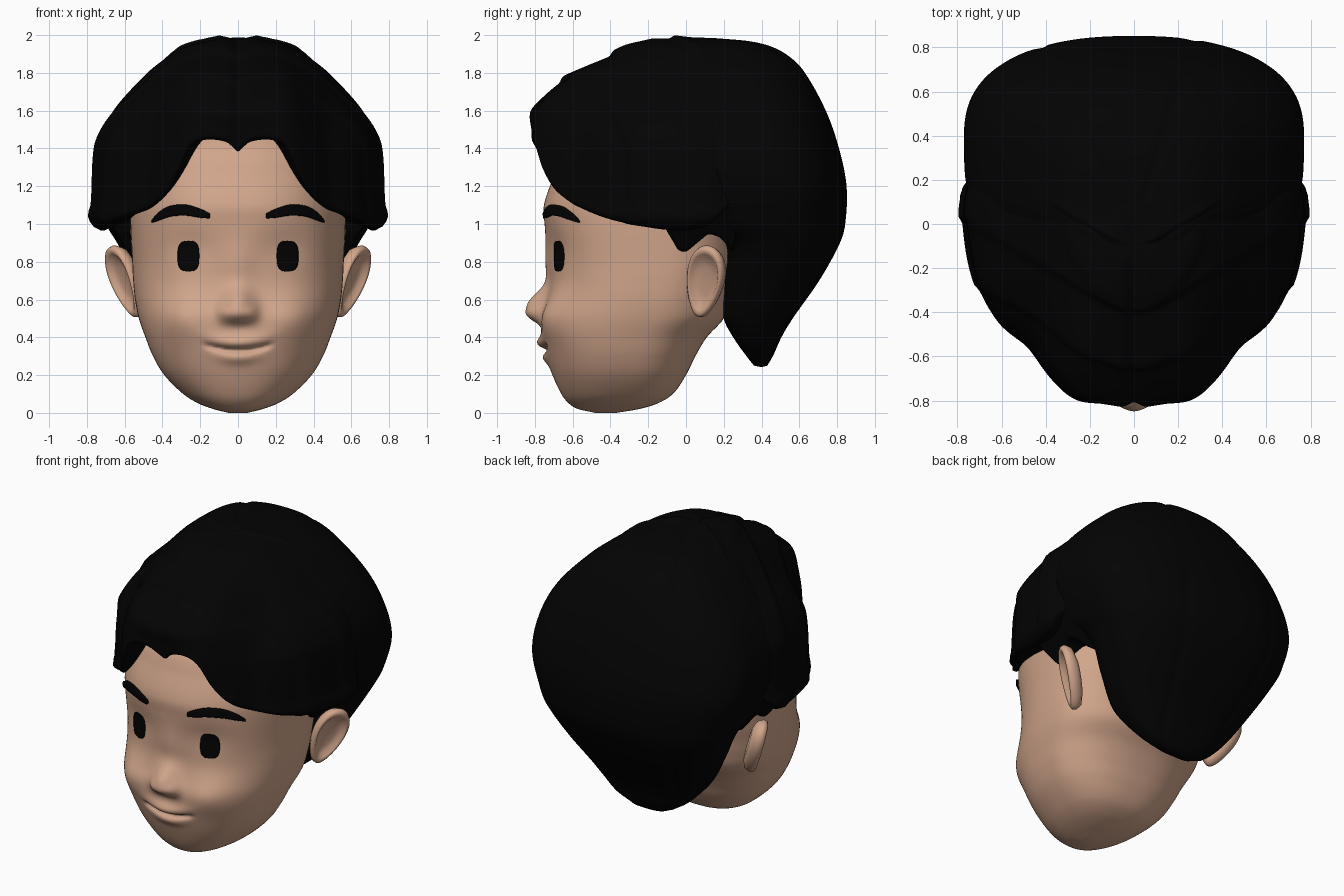
import bpy, bmesh, math
from math import sin, cos, pi, exp
from mathutils import Vector

cube = bpy.data.objects.get("Cube")
if cube:
    bpy.data.objects.remove(cube)


def material(name, rgb):
    m = bpy.data.materials.new(name)
    m.use_nodes = True
    m.diffuse_color = (*rgb, 1)
    bsdf = m.node_tree.nodes["Principled BSDF"]
    bsdf.inputs["Base Color"].default_value = (*rgb, 1)
    bsdf.inputs["Roughness"].default_value = 0.7
    return m


SKIN = material("warm skin", (0.64, 0.38, 0.26))
BLACK = material("soft black", (0.001, 0.001, 0.001))


def g(t):
    return exp(-t * t)


def sample(table, z):
    """Smooth interpolation of table rows (key, values...)."""
    z = min(max(z, table[0][0]), table[-1][0])
    i = 0
    while i < len(table) - 2 and z > table[i + 1][0]:
        i += 1
    a, b = table[i], table[i + 1]
    p, q = table[max(i - 1, 0)], table[min(i + 2, len(table) - 1)]
    h = b[0] - a[0]
    t = (z - a[0]) / h
    out = []
    for k in range(1, len(a)):
        ma = (b[k] - p[k]) / (b[0] - p[0]) * h
        mb = (q[k] - a[k]) / (q[0] - a[0]) * h
        out.append((2*t**3 - 3*t*t + 1) * a[k] + (t**3 - 2*t*t + t) * ma
                   + (3*t*t - 2*t**3) * b[k] + (t**3 - t*t) * mb)
    return out


def make(name, bm, mat, smooth=True):
    bmesh.ops.recalc_face_normals(bm, faces=bm.faces)
    me = bpy.data.meshes.new(name)
    bm.to_mesh(me)
    bm.free()
    me.materials.append(mat)
    for p in me.polygons:
        p.use_smooth = smooth
    ob = bpy.data.objects.new(name, me)
    bpy.context.collection.objects.link(ob)
    return ob


def loft(name, rows, mat, closed=True, caps=(None, None)):
    """Skin rows of points; caps are optional end points."""
    bm = bmesh.new()
    vs = [[bm.verts.new(p) for p in r] for r in rows]
    n = len(rows[0])
    span = range(n if closed else n - 1)
    for a, b in zip(vs, vs[1:]):
        for j in span:
            bm.faces.new((a[j], a[(j + 1) % n], b[(j + 1) % n], b[j]))
    for cap, r in zip(caps, (vs[0], vs[-1])):
        if cap:
            c = bm.verts.new(cap)
            for j in span:
                bm.faces.new((c, r[j], r[(j + 1) % n]))
    return make(name, bm, mat)


def oval(phi, w, yf, yc, yb, nf, nb):
    """Point of an egg-like section; phi = 0 is the front."""
    s, c = sin(phi), cos(phi)
    n, depth = (nf, yc - yf) if c > 0 else (nb, yb - yc)
    x = math.copysign(abs(s) ** (2 / n), s) * w
    y = yc - math.copysign(abs(c) ** (2 / n), c) * depth
    return x, y


# --- Head: z, half width, front y, back y
HEAD = [(0, .05, -.48, -.37), (.02, .13, -.57, -.25), (.05, .21, -.62, -.15),
        (.1, .29, -.66, -.07), (.2, .39, -.707, .0), (.3, .45, -.742, .05),
        (.4, .49, -.762, .11), (.5, .525, -.757, .2), (.6, .545, -.733, .23),
        (.7, .555, -.72, .25), (.8, .56, -.725, .28), (1, .57, -.748, .3),
        (1.1, .57, -.752, .33), (1.25, .56, -.70, .35), (1.4, .52, -.63, .35),
        (1.6, .38, -.4, .25)]
FACE_N = 2.35


def relief(x, z):
    """Outward relief of nose, cheeks, eye sockets and lips."""
    ax = abs(x)
    m = .33 + x * x
    tip = exp(-((.57 - z) / .09) ** 4) if z < .57 else g((z - .57) / .09)
    d = .1 * g(x / .075) * tip
    d += .02 * g(x / .08) * g((z - .78) / .12)
    d += .03 * g((ax - .075) / .04) * g((z - .535) / .05)
    d += .052 * g((ax - .31) / .16) * g((z - .51) / .12)
    d -= .018 * g((ax - .25) / .13) * g((z - .88) / .1)
    d += .03 * g(x / .13) * g((z - m - .04) / .035)
    d += .018 * g(x / .11) * g((z - m + .042) / .03)
    d -= .03 * g((z - m) / .014) * exp(-(x / .17) ** 8)
    return d


def head_section(z):
    w, yf, yb = sample(HEAD, z)
    return w, yf, yf + .6 * (yb - yf), yb


def face_y(x, z):
    w, yf, yc, yb = head_section(z)
    return yc - (yc - yf) * (1 - abs(x / w) ** FACE_N) ** (1 / FACE_N) - relief(x, z)


rows = []
for i in range(181):
    z = 1.6 * (1 - cos(pi * i / 180)) / 2
    row = []
    for j in range(140):
        t = 2 * pi * j / 140
        phi = t - .4 * sin(t)
        x, y = oval(phi, *head_section(z), FACE_N, FACE_N)
        row.append((x, y - relief(x, z) * min(1, max(0, cos(phi) * 3)), z))
    rows.append(row)
loft("head", rows, SKIN, caps=((0, -.42, 0), (0, -.08, 1.63)))


# --- Eyes and eyebrows: thin plates that follow the face
def plate(name, rows, lift, thick):
    ob = loft(name, [[(x, face_y(x, z) - lift, z) for x, z in r] for r in rows],
              BLACK, closed=False)
    mod = ob.modifiers.new("thickness", "SOLIDIFY")
    mod.thickness, mod.offset = thick, 0


BROW = [(0, 1.043, .012), (.15, 1.056, .022), (.4, 1.073, .028),
        (.7, 1.066, .027), (.9, 1.038, .019), (1, 1.014, .006)]
for s, side in ((1, "left"), (-1, "right")):
    eye = []
    for i in range(17):
        v = cos(pi * i / 16)
        half = .055 * max(0, 1 - abs(v) ** 3) ** (1 / 3) + .001
        eye.append([(s * (.262 + half * k / 5), .83 + .081 * v) for k in range(-5, 6)])
    plate(side + "_eye", eye, .003, .009)
    brow = []
    for i in range(21):
        mid, half = sample(BROW, i / 20)
        brow.append([(s * (.15 + .3 * i / 20), mid + half * k / 3) for k in range(-3, 4)])
    plate(side + "_eyebrow", brow, .008, .02)

# --- Ears: cupped egg-shaped discs (scale, height)
EAR = [(.6, -.06), (.9, -.04), (1, -.005), (.97, .018), (.88, .027),
       (.78, .02), (.66, .002), (.4, -.006)]
for s, side in ((1, "left"), (-1, "right")):
    up = Vector((.15 * s, .06, .38)).normalized()
    out = Vector((.8 * s, -.5, -.2))
    out = (out - up * out.dot(up)).normalized()
    across = up.cross(out) * s
    mid = Vector((.6 * s, .1, .695))

    def ear_point(k, h, a):
        width = .106 * (1 + .24 * sin(a))
        return mid + across * (k * width * cos(a)) + up * (k * .203 * sin(a)) + out * h

    rows = [[ear_point(k, h, 2 * pi * j / 40) for j in range(40)] for k, h in EAR]
    loft(side + "_ear", rows, SKIN, caps=(mid - out * .065, mid - out * .008))

# --- Hair relief: centre parting, overlapping layers, combed grooves
CORE = Vector((0, .05, 1.1))


def comb(p, front):
    x, y, z = p
    d = 0
    if front:
        d = -.014 - .03 * g(x / .035) * min(1, max(0, .1 - y) * 5)
        locks = .045 * g((abs(x) - .25) / .11) - .045 * g((abs(x) - .52) / .1)
        d += locks * min(1, max(0, -.25 - y) * 3)
        v = y - .58 * math.sqrt(x * x + .002)
        for edge in (-.72, -.45, -.15):
            k = (v - edge) / .03
            if k > 0:
                d += .026 * min(1, k) * exp(-k / 5)
    elif y > 0:
        for slope in (-.5, .3):
            d -= .01 * g((x - slope * (y + .05)) / .025)
    return CORE + (Vector(p) - CORE) * (1 + d)


# Back hair: z, half width, front y, back y
BACK = [(.25, .12, .36, .43), (.3, .23, .32, .46), (.4, .34, .25, .505),
        (.5, .42, .2, .565), (.7, .535, .2, .705), (.9, .64, .2, .815),
        (1, .7, .07, .843), (1.2, .765, 0, .85), (1.4, .755, -.1, .81),
        (1.6, .66, -.1, .74), (1.8, .48, -.1, .63), (1.88, .38, -.1, .555),
        (1.94, .29, -.1, .45), (1.97, .2, -.1, .32), (1.985, .08, -.02, .14)]
rows = []
for i in range(91):
    z = .25 + 1.735 * sin(pi / 2 * i / 90)
    w, yf, yb = sample(BACK, z)
    rows.append([comb((*oval(2 * pi * j / 120, w, yf, (yf + yb) / 2, yb, 4, 2.35), z), False)
                 for j in range(120)])
loft("back_hair", rows, BLACK, caps=((0, .4, .242), (0, .06, 1.987)))

# Fringe: z, half width, front y, centre y, back y, front roundness
FRONT = [(.9, .7, -.8, .1, .5, 2), (.98, .755, -.82, .1, .5, 2),
         (1.04, .79, -.82, .1, .5, 2), (1.1, .775, -.83, .1, .5, 2),
         (1.4, .76, -.83, .1, .5, 1.95), (1.5, .725, -.835, .1, .5, 1.85),
         (1.6, .66, -.845, .1, .45, 1.72), (1.67, .59, -.79, .08, .4, 1.68),
         (1.77, .49, -.67, .05, .4, 1.68), (1.84, .42, -.54, .05, .4, 1.75),
         (1.9, .35, -.41, .05, .35, 1.85), (1.95, .27, -.32, 0, .3, 2),
         (1.99, .1, -.2, -.1, .08, 2)]
# Hairline height by angle from the front, in degrees
HAIRLINE = [(0, 1.41), (6, 1.455), (15, 1.455), (20, 1.41), (25, 1.28), (31, 1.175),
            (40, 1.1), (53, 1.045), (67, 1.005), (82, .98), (95, 1.02), (110, 1.1), (180, 1.1)]
rows = [[] for _ in range(74)]
for j in range(180):
    t = 2 * pi * j / 180
    phi = t - .25 * sin(t)
    low = sample(HAIRLINE, math.degrees(min(phi, 2 * pi - phi)))[0]
    steps = [(1.99 - (1.99 - low) * (i / 70) ** 2, 1) for i in range(71)]
    steps += [(low - .015, .97), (low, .92), (low + .03, .73)]
    for row, (z, k) in zip(rows, steps):
        w, yf, yc, yb, n = sample(FRONT, z)
        x, y = oval(phi, w, yf, yc, yb, n, 2)
        row.append(comb((x * k, yc + (y - yc) * k, z), True))
loft("fringe", rows, BLACK, caps=((0, -.1, 1.975), None))

# --- Sideburns
BURN = [(-.13, 1.04), (-.1, .96), (-.04, .86), (.0, .85), (.06, .9),
        (.12, .95), (.18, .93), (.25, .85), (.3, 1.1), (-.1, 1.12)]
for s, side in ((1, "left"), (-1, "right")):
    bm = bmesh.new()
    inner = [bm.verts.new((.48 * s, y, z)) for y, z in BURN]
    outer = [bm.verts.new(((.585 + (z - .85) * .6) * s, y, z)) for y, z in BURN]
    bm.faces.new(inner)
    bm.faces.new(outer)
    for j in range(len(BURN)):
        k = (j + 1) % len(BURN)
        bm.faces.new((inner[j], inner[k], outer[k], outer[j]))
    ob = make(side + "_sideburn", bm, BLACK, smooth=False)
    mod = ob.modifiers.new("soft edge", "BEVEL")
    mod.width, mod.segments = .015, 2
